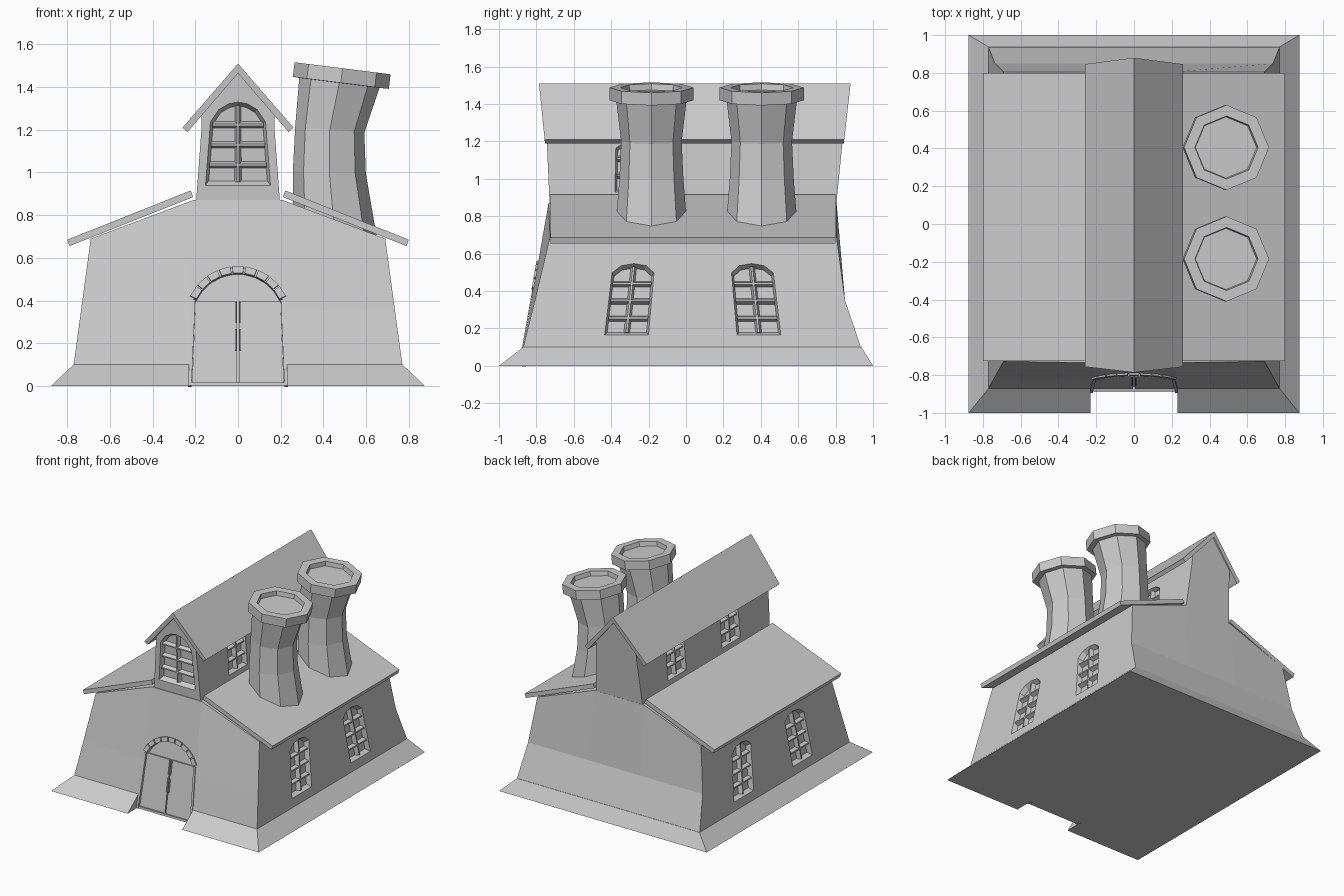
import bpy, bmesh, math
from mathutils import Vector

if "Cube" in bpy.data.objects:
    bpy.data.objects.remove(bpy.data.objects["Cube"])


def mesh(name, verts, faces):
    bm = bmesh.new()
    vs = [bm.verts.new(v) for v in verts]
    for f in faces:
        bm.faces.new([vs[i] for i in f])
    bmesh.ops.recalc_face_normals(bm, faces=bm.faces)
    me = bpy.data.meshes.new(name)
    bm.to_mesh(me)
    bm.free()
    ob = bpy.data.objects.new(name, me)
    bpy.context.collection.objects.link(ob)
    return ob


def loft(name, rings, top=None):
    """Skin a stack of equal-length rings, closing both ends."""
    n = len(rings[0])
    faces = [[k * n + i, k * n + (i + 1) % n, (k + 1) * n + (i + 1) % n, (k + 1) * n + i]
             for k in range(len(rings) - 1) for i in range(n)]
    b = (len(rings) - 1) * n
    faces.append(list(range(n)))
    faces += [[b + i for i in f] for f in (top or [range(n)])]
    return mesh(name, [p for r in rings for p in r], faces)


class Wall:
    """Flat wall frame: origin, horizontal and upward directions, outward normal."""
    def __init__(self, o, u, v, side=1):
        self.o, self.u, self.v = Vector(o), Vector(u).normalized(), Vector(v).normalized()
        self.n, self.side = self.u.cross(self.v), side

    def at(self, u, v, n):
        p = self.o + self.u * u + self.v * v + self.n * n
        return (p.x * self.side, p.y, p.z)

    def prism(self, name, low, high, n0, n1):
        return loft(name, [[self.at(u, v, n0) for u, v in low],
                           [self.at(u, v, n1) for u, v in high]])


def scaled(pts, s, c):
    return [(c[0] + (u - c[0]) * s, c[1] + (v - c[1]) * s) for u, v in pts]


def window(wall, w, h, k, skew, rows, arch):
    """Bevelled recess with tapered glazing bars; returns the cutter."""
    def P(a, t):
        return (a * w * (1 + (k - 1) * t) + skew * t, t * h)
    right = [(1, 0)] + arch
    out = [P(a, t) for a, t in right] + [P(0, 1)] + [P(-a, t) for a, t in reversed(right)]
    c = (skew / 2, h / 2)
    cut = wall.prism("window_cutter", scaled(out, .9, c), scaled(out, 1.06, c), -.035, .02)

    def bar(a0, t0, a1, t1, da, dt):
        low = [P(a0 - da, t0 - dt), P(a1 + da, t0 - dt), P(a1 + da, t1 + dt), P(a0 - da, t1 + dt)]
        high = [P(a0 - da * .3, t0 - dt * .3), P(a1 + da * .3, t0 - dt * .3),
                P(a1 + da * .3, t1 + dt * .3), P(a0 - da * .3, t1 + dt * .3)]
        wall.prism("window_bar", low, high, -.037, -.006)
    bar(0, .04, 0, .96, .017 / w, 0)
    for i in range(1, rows):
        t = i * .88 / (rows - .35)
        bar(-.92, t, .92, t, 0, .016 / h)
    return cut


def carve(ob, cutters):
    for c in cutters:
        m = ob.modifiers.new("cut", 'BOOLEAN')
        m.object, m.operation, m.solver = c, 'DIFFERENCE', 'EXACT'
        bpy.context.view_layer.objects.active = ob
        bpy.ops.object.modifier_apply(modifier=m.name)
        bpy.data.objects.remove(c)


# sloped plinth with a gap for the doorway
def plinth_ring(x, yf, yb, z):
    return [(-x, yf, z), (-.23, yf, z), (-.23, -.8, z), (.23, -.8, z),
            (.23, yf, z), (x, yf, z), (x, yb, z), (-x, yb, z)]


loft("plinth", [plinth_ring(.875, -1, 1, 0), plinth_ring(.77, -.87, .938, .1)])


# main body, with leaning walls and a flared back
def body_ring(w, z, yf, yc, yb, zc, a):
    return [(-w, yf, z), (-a, yc, zc), (a, yc, zc), (w, yf, z),
            (w, yb, z), (a, yb, zc), (-a, yb, zc), (-w, yb, z)]


body = loft("main_walls", [
    body_ring(.7836, 0, -.8875, -.8875, .938, 0, .232),
    body_ring(.77, .1, -.87, -.87, .935, .1, .23),
    body_ring(.736, .35, -.808, -.826, .85, .35, .223),
    body_ring(.69, .69, -.727, -.735, .805, .87, .21)],
    top=[(0, 1, 6, 7), (1, 2, 5, 6), (2, 3, 4, 5)])

# upper storey with gables
def tower_y(z):
    return -.73 - .0441 * (z - .88)


def tower_end(back):
    return [(x, .805 + .1 * (z - .88) if back else tower_y(z), z)
            for x, z in [(-.201, .8), (.201, .8), (.17, 1.22), (.17, 1.27),
                         (0, 1.48), (-.17, 1.27), (-.17, 1.22)]]


tower = loft("upper_walls", [tower_end(False), tower_end(True)])

# side windows on both storeys
round_top = [(1, .87), (.6, .97)]
cuts, tower_cuts = [], []
for side in (1, -1):
    for y, skew in ((-.318, .04), (.39, -.04)):
        wl = Wall((.77 - .1356 * .065, y, .165), (0, 1, 0), (-.1356, 0, 1), side)
        cuts.append(window(wl, .117, .385, .95, skew, 4, round_top))
    for y in (-.27, .38):
        wl = Wall((.201 - .0738 * .13, y, .93), (0, 1, 0), (-.0738, 0, 1), side)
        tower_cuts.append(window(wl, .11, .27, .95, 0, 3, round_top))

# front gable window
wl = Wall((0, tower_y(.94), .94), (1, 0, 0), (0, -.0441, 1))
tower_cuts.append(window(wl, .152, .39, .8, 0, 4, [(1, .76), (.72, .91), (.35, .98)]))

# doorway recess, door leaves, handles and arch
door = Wall((0, -.8875, 0), (1, 0, 0), (0, .1753, 1))
R, cz = .243, .322


def arc(r, t):
    return (r * math.sin(t), cz + r * math.cos(t))


ang = [math.radians(-66 + 132 * i / 9) for i in range(10)]
opening = [(-.225, .015), (.225, .015), (.21, .41)] + [arc(R - .03, t) for t in ang[8:0:-1]] + [(-.21, .41)]
cuts.append(door.prism("door_cutter", opening, opening, -.025, .03))
for s in (-1, 1):
    leaf = [(.004 * s, .018), (.215 * s, .018), (.2 * s, .405), (.004 * s, .405)]
    door.prism("door_leaf", leaf, leaf, -.03, -.01)
    for v in (.17, .3):
        h = [(.007 * s, v), (.014 * s, v), (.014 * s, v + .1), (.007 * s, v + .1)]
        door.prism("door_strip", h, h, -.015, -.003)
    jamb = [(.218 * s, 0), (.235 * s, 0), (.216 * s, .41), (.2 * s, .41)]
    door.prism("door_jamb", jamb, jamb, -.03, .006)
for a, b in zip(ang, ang[1:]):
    d = .008
    st = [arc(R - .03, a + d), arc(R + .005, a + d), arc(R + .005, b - d), arc(R - .03, b - d)]
    door.prism("arch_stone", st, scaled(st, .92, arc(R - .012, (a + b) / 2)), -.03, .01)
carve(body, cuts)
carve(tower, tower_cuts)

# roof slabs
for s in (-1, 1):
    low = [(.222, .915), (.8, .685), (.79, .655), (.21, .885)]
    loft("lower_roof", [[(x * s, y, z) for x, z in low] for y in (-.725, .8)])
    up = [(0, 1.51), (.26, 1.21), (.236, 1.19), (0, 1.465)]
    loft("upper_roof", [[(x * s, -.755 - .1 * (z - 1.2), z) for x, z in up],
                        [(x * s, .845 + .113 * (z - 1.2), z) for x, z in up]])

# bent octagonal chimneys with a tilted rim
profile = [(.455, .70, .195, 0), (.428, 1.0, .171, .03), (.43, 1.2, .162, .08),
           (.475, 1.42, .188, .125), (.482, 1.42, .225, .125), (.49, 1.488, .225, .125),
           (.49, 1.488, .167, .125), (.487, 1.455, .162, .125)]
for cy in (-.185, .405):
    loft("chimney", [[(cx + r * math.cos(t), cy + r * math.sin(t), z - tilt * r * math.cos(t))
                      for t in [i * math.pi / 4 for i in range(8)]]
                     for cx, z, r, tilt in profile])
